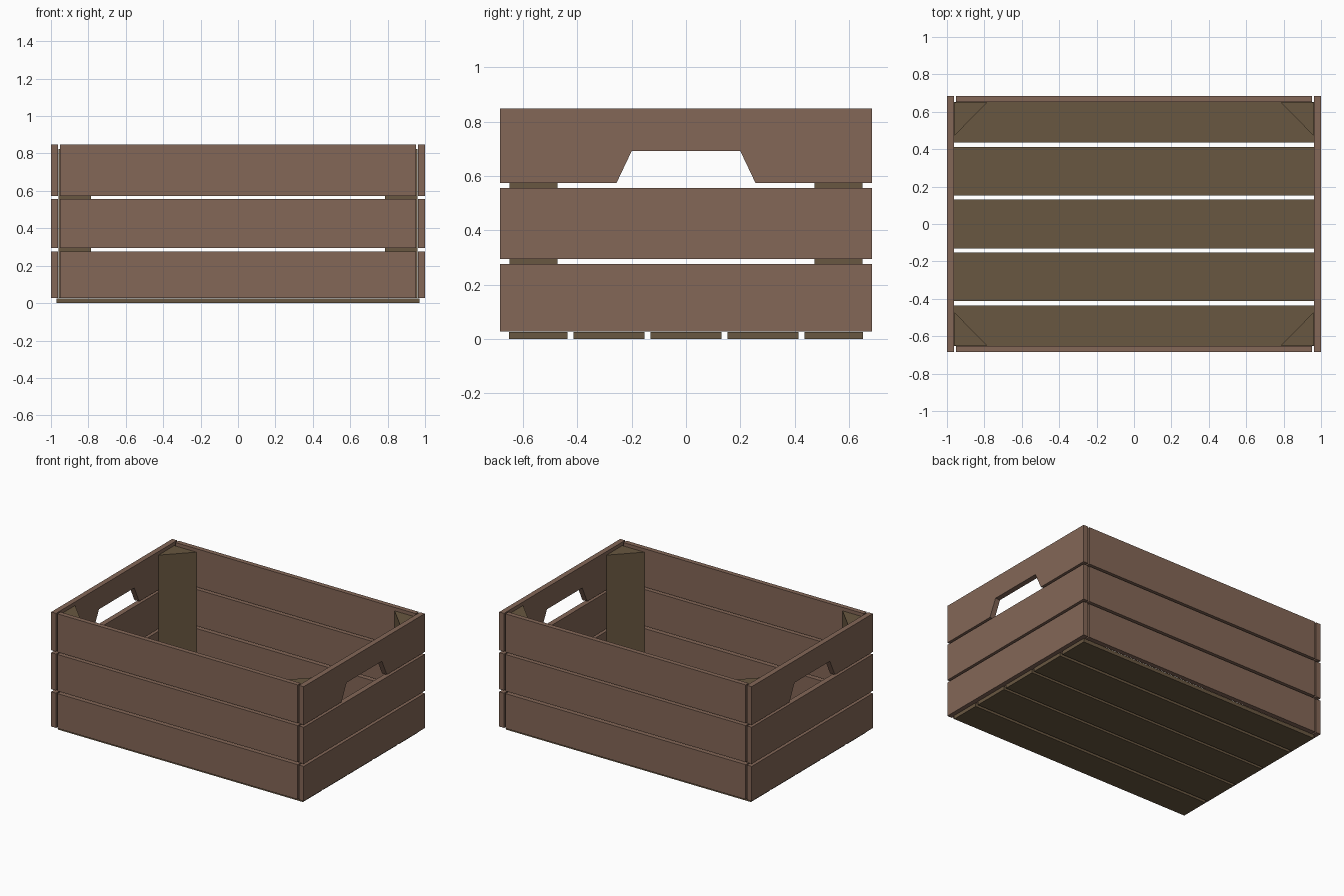
import bpy, bmesh
from mathutils import Vector

if "Cube" in bpy.data.objects:
    bpy.data.objects.remove(bpy.data.objects["Cube"])


def material(name, color):
    m = bpy.data.materials.new(name)
    m.diffuse_color = (*color, 1)
    m.use_nodes = True
    m.node_tree.nodes["Principled BSDF"].inputs["Base Color"].default_value = m.diffuse_color
    return m


plank_wood = material("plank_wood", (0.23, 0.135, 0.095))
frame_wood = material("frame_wood", (0.14, 0.095, 0.052))


def prism(name, outline, offset, mat):
    """Extrude a flat 3D outline by the offset vector."""
    bm = bmesh.new()
    face = bm.faces.new([bm.verts.new(p) for p in outline])
    ext = bmesh.ops.extrude_face_region(bm, geom=[face])
    moved = [v for v in ext["geom"] if isinstance(v, bmesh.types.BMVert)]
    bmesh.ops.translate(bm, verts=moved, vec=Vector(offset))
    bmesh.ops.recalc_face_normals(bm, faces=bm.faces)
    mesh = bpy.data.meshes.new(name)
    bm.to_mesh(mesh)
    bm.free()
    mesh.materials.append(mat)
    ob = bpy.data.objects.new(name, mesh)
    bpy.context.collection.objects.link(ob)
    return ob


def box(name, x0, x1, y0, y1, z0, z1, mat):
    return prism(name, [(x0, y0, z0), (x1, y0, z0), (x1, y1, z0), (x0, y1, z0)],
                 (0, 0, z1 - z0), mat)


rows = [("lower", 0.027, 0.276), ("middle", 0.294, 0.556), ("upper", 0.573, 0.847)]
W = 0.685          # half depth of the crate

# Long front and back planks
for side, s in (("front", -1), ("back", 1)):
    for row, z0, z1 in rows:
        ya, yb = sorted((s * 0.651, s * W))
        box(f"{side}_plank_{row}", -0.952, 0.952, ya, yb, z0, z1, plank_wood)

# End planks, the upper one notched as a hand hold
for side, s in (("left", -1), ("right", 1)):
    for row, z0, z1 in rows:
        outline = [(-W, z0), (-W, z1), (W, z1), (W, z0)]
        if row == "upper":
            outline += [(0.256, z0), (0.2, 0.691), (-0.2, 0.691), (-0.256, z0)]
        prism(f"{side}_end_plank_{row}", [(s * 0.962, y, z) for y, z in outline],
              (s * 0.038, 0, 0), plank_wood)

# Floor slats
slats = [(-0.651, -0.436), (-0.413, -0.152), (-0.131, 0.131), (0.152, 0.413), (0.436, 0.651)]
for i, (y0, y1) in enumerate(slats):
    box(f"floor_slat_{i + 1}", -0.97, 0.97, y0, y1, 0, 0.026, frame_wood)

# Triangular corner posts
for xn, sx in (("left", -1), ("right", 1)):
    for yn, sy in (("front", -1), ("back", 1)):
        corner = [(0.96, 0.65), (0.785, 0.65), (0.96, 0.472)]
        prism(f"corner_post_{yn}_{xn}", [(sx * x, sy * y, 0.027) for x, y in corner],
              (0, 0, 0.796), frame_wood)
